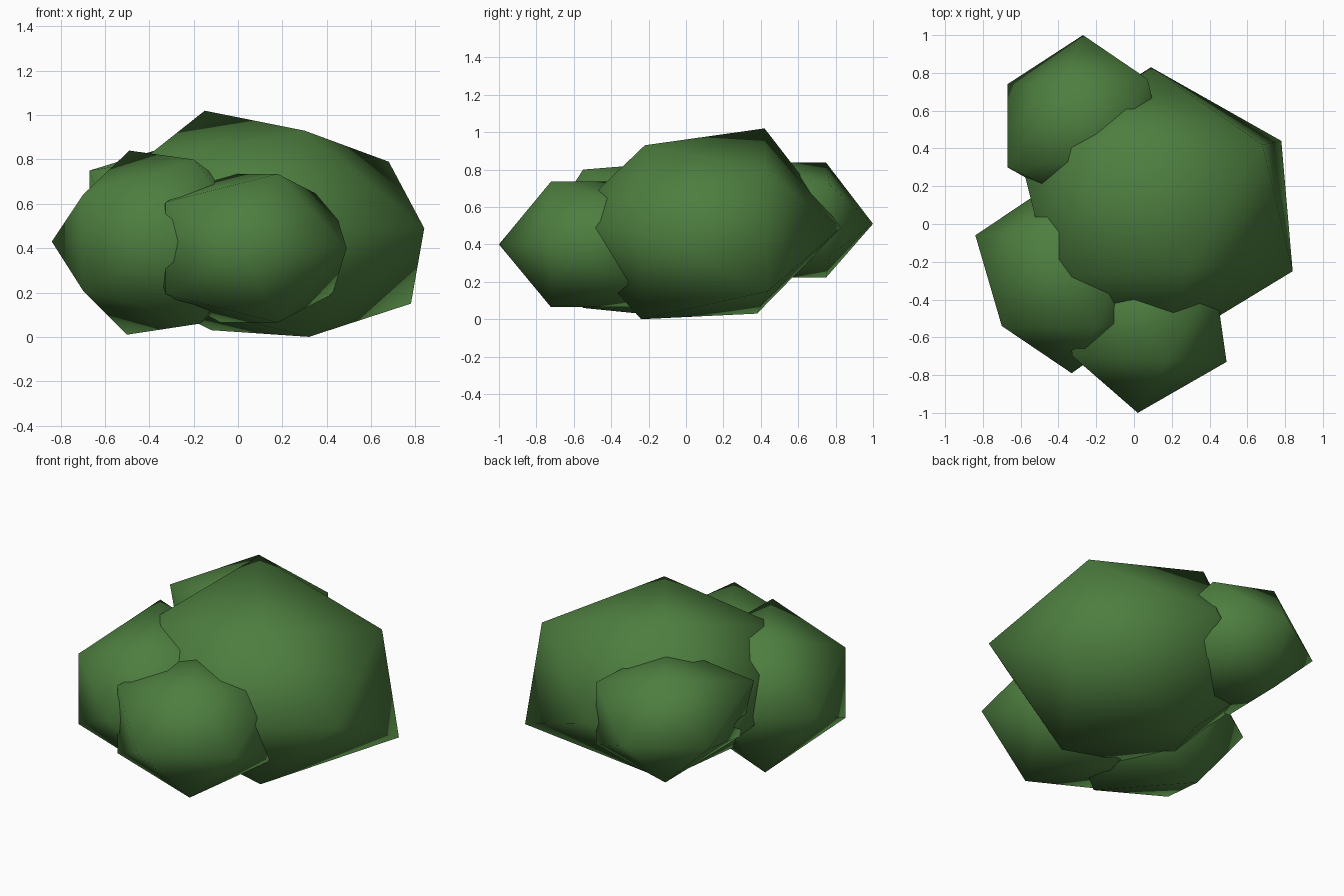
import bpy
import bmesh
from math import radians, sqrt
from mathutils import Matrix, Vector

cube = bpy.data.objects.get("Cube")
if cube:
    bpy.data.objects.remove(cube, do_unlink=True)

# One leaf colour
leaf = bpy.data.materials.new("leaf_green")
leaf.use_nodes = True
GREEN = (0.075, 0.21, 0.05, 1)
leaf.diffuse_color = GREEN
leaf.node_tree.nodes["Principled BSDF"].inputs["Base Color"].default_value = GREEN

PHI = (1 + sqrt(5)) / 2


def corner_points():
    """Twelve icosahedron corners, named by where they sit on a clump."""
    points = {}
    for end, s in (("front", 1), ("back", -1)):
        points["top_" + end] = Vector((s, 0, PHI))
        points["bottom_" + end] = Vector((s, 0, -PHI))
        for side, t in (("left", 1), ("right", -1)):
            points[end + "_" + side] = Vector((s * PHI, t, 0))
    for side, t in (("left", 1), ("right", -1)):
        for level, h in (("high", 1), ("low", -1)):
            points[side + "_" + level] = Vector((0, t * PHI, h))
    return points


def clump(name, centre, yaw, size, height, moved):
    """Irregular faceted leaf ball; 'moved' places some corners by hand."""
    turn = Matrix.Rotation(radians(yaw), 3, 'Z')
    bm = bmesh.new()
    for key, p in corner_points().items():
        spot = turn @ Vector((p.x * size, p.y * size, p.z * height)) + Vector(centre)
        bm.verts.new(moved.get(key, spot))
    bmesh.ops.convex_hull(bm, input=bm.verts[:])
    bmesh.ops.recalc_face_normals(bm, faces=bm.faces[:])
    for face in bm.faces:
        face.smooth = True
    mesh = bpy.data.meshes.new(name)
    bm.to_mesh(mesh)
    bm.free()
    mesh.materials.append(leaf)
    obj = bpy.data.objects.new(name, mesh)
    bpy.context.collection.objects.link(obj)
    return obj


# Large middle clump
clump("main_foliage", (0.09, 0.08, 0.49), -55, 0.4, 0.3, {
    "top_front": (0.3, -0.22, 0.93),
    "top_back": (-0.15, 0.42, 1.02),
    "bottom_front": (0.32, -0.24, 0),
    "bottom_back": (-0.12, 0.38, 0.03),
    "front_left": (0.84, -0.25, 0.49),
    "back_left": (0.09, 0.83, 0.49),
    "left_high": (0.68, 0.42, 0.79),
    "left_low": (0.78, 0.44, 0.15),
})

# Clump at the front right
clump("side_foliage", (-0.36, -0.27, 0.43), -55, 0.27, 0.22, {
    "top_front": (-0.2, -0.55, 0.8),
    "top_back": (-0.49, -0.05, 0.84),
    "bottom_front": (-0.17, -0.55, 0.06),
    "bottom_back": (-0.5, -0.05, 0.01),
    "back_right": (-0.84, -0.06, 0.43),
    "front_right": (-0.33, -0.79, 0.43),
    "right_high": (-0.7, -0.54, 0.64),
    "right_low": (-0.7, -0.54, 0.21),
})

# Clump at the front
clump("front_foliage", (0.05, -0.49, 0.4), -61, 0.266, 0.207, {
    "front_left": (0.49, -0.73, 0.4),
    "front_right": (0.02, -1, 0.4),
})

# Clump at the back
clump("back_foliage", (-0.25, 0.55, 0.53), -56, 0.24, 0.19, {
    "back_left": (-0.27, 1, 0.51),
    "back_right": (-0.67, 0.74, 0.5),
    "right_high": (-0.67, 0.3, 0.75),
    "right_low": (-0.51, 0.21, 0.33),
})
